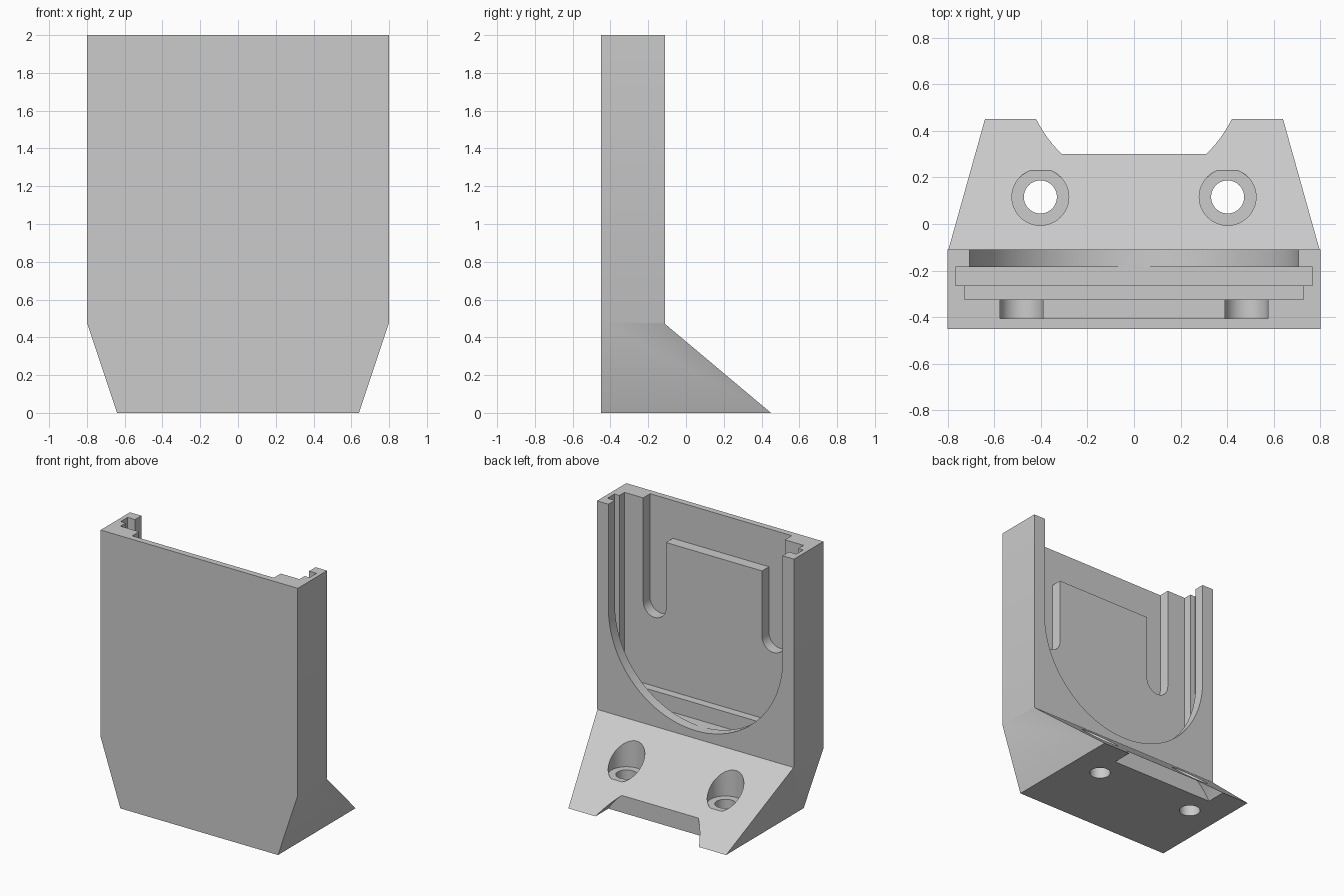
import bpy, bmesh, math
from mathutils import Vector

if "Cube" in bpy.data.objects:
    bpy.data.objects.remove(bpy.data.objects["Cube"])


def arc(cx, cz, r, a0, a1, n):
    """Points on an arc, angles in degrees."""
    return [(cx + r * math.cos(math.radians(a0 + (a1 - a0) * i / n)),
             cz + r * math.sin(math.radians(a0 + (a1 - a0) * i / n)))
            for i in range(n + 1)]


def prism(name, outline, axis, lo, hi):
    """Extrude a closed 2D outline along the x, y or z axis."""
    place = {'x': lambda a, b, t: (t, a, b),
             'y': lambda a, b, t: (a, t, b),
             'z': lambda a, b, t: (a, b, t)}[axis]
    bm = bmesh.new()
    face = bm.faces.new([bm.verts.new(place(a, b, lo)) for a, b in outline])
    ext = bmesh.ops.extrude_face_region(bm, geom=[face])
    shift = Vector(place(0, 0, hi - lo))
    bmesh.ops.translate(bm, vec=shift,
                        verts=[v for v in ext['geom'] if isinstance(v, bmesh.types.BMVert)])
    bmesh.ops.recalc_face_normals(bm, faces=bm.faces)
    mesh = bpy.data.meshes.new(name)
    bm.to_mesh(mesh)
    bm.free()
    obj = bpy.data.objects.new(name, mesh)
    bpy.context.collection.objects.link(obj)
    return obj


def cut(body, cutter):
    """Subtract the cutter from the body and discard it."""
    mod = body.modifiers.new("cut", 'BOOLEAN')
    mod.operation = 'DIFFERENCE'
    mod.solver = 'EXACT'
    mod.object = cutter
    bpy.context.view_layer.objects.active = body
    bpy.ops.object.modifier_apply(modifier=mod.name)
    bpy.data.objects.remove(cutter)


# Upright holder with wedge foot, from the side profile
body = prism("wall_holder",
             [(-.45, 0), (.45, 0), (-.11, .47), (-.11, 2), (-.45, 2)], 'x', -.8, .8)

# Tapered lower sides
bm = bmesh.new()
bm.from_mesh(body.data)
for s in (-1, 1):
    res = bmesh.ops.bisect_plane(bm, geom=bm.verts[:] + bm.edges[:] + bm.faces[:],
                                 plane_co=(s * .64, 0, 0), plane_no=(s * .48, 0, -.16),
                                 clear_outer=True)
    bmesh.ops.holes_fill(bm, edges=[e for e in bm.edges if e.is_boundary])
bmesh.ops.recalc_face_normals(bm, faces=bm.faces)
bm.to_mesh(body.data)
bm.free()

TOP = 2.1
# Round-bottomed window in the back
cut(body, prism("window", [(-.707, TOP)] + arc(0, 1.235, .707, 180, 360, 64) + [(.707, TOP)],
                'y', -.2, .0))
# Wide plate groove, then the narrower step behind it
cut(body, prism("groove", [(-.767, .525), (.767, .525), (.767, TOP), (-.767, TOP)],
                'y', -.265, -.185))
cut(body, prism("step", [(-.727, .642), (.727, .642), (.727, TOP), (-.727, TOP)],
                'y', -.325, -.25))
# Two round-ended slots joined above the central tab
slots = ([(-.575, TOP)] + arc(-.4825, 1.24, .0925, 180, 360, 20)
         + [(-.39, 1.722), (.39, 1.722)]
         + arc(.4825, 1.24, .0925, 180, 360, 20) + [(.575, TOP)])
cut(body, prism("slots", slots, 'y', -.405, -.3))

# Counterbored screw holes in the foot
for s in (-1, 1):
    cut(body, prism("counterbore", arc(s * .402, .116, .122, 0, 360, 48)[:-1], 'z', .185, 1))
    cut(body, prism("screw_hole", arc(s * .402, .116, .071, 0, 360, 40)[:-1], 'z', -.1, .5))

# Arched notch in the rear edge of the foot
cut(body, prism("notch", arc(0, -.256, .492, 0, 360, 96)[:-1], 'y', .3, .6))

# Material and shading
grey = bpy.data.materials.new("light_grey")
grey.diffuse_color = (.6, .6, .6, 1)
grey.use_nodes = True
grey.node_tree.nodes["Principled BSDF"].inputs["Base Color"].default_value = grey.diffuse_color
body.data.materials.clear()
body.data.materials.append(grey)
for p in body.data.polygons:
    p.material_index = 0
bpy.context.view_layer.objects.active = body
body.select_set(True)
bpy.ops.object.shade_smooth_by_angle(angle=math.radians(30))
